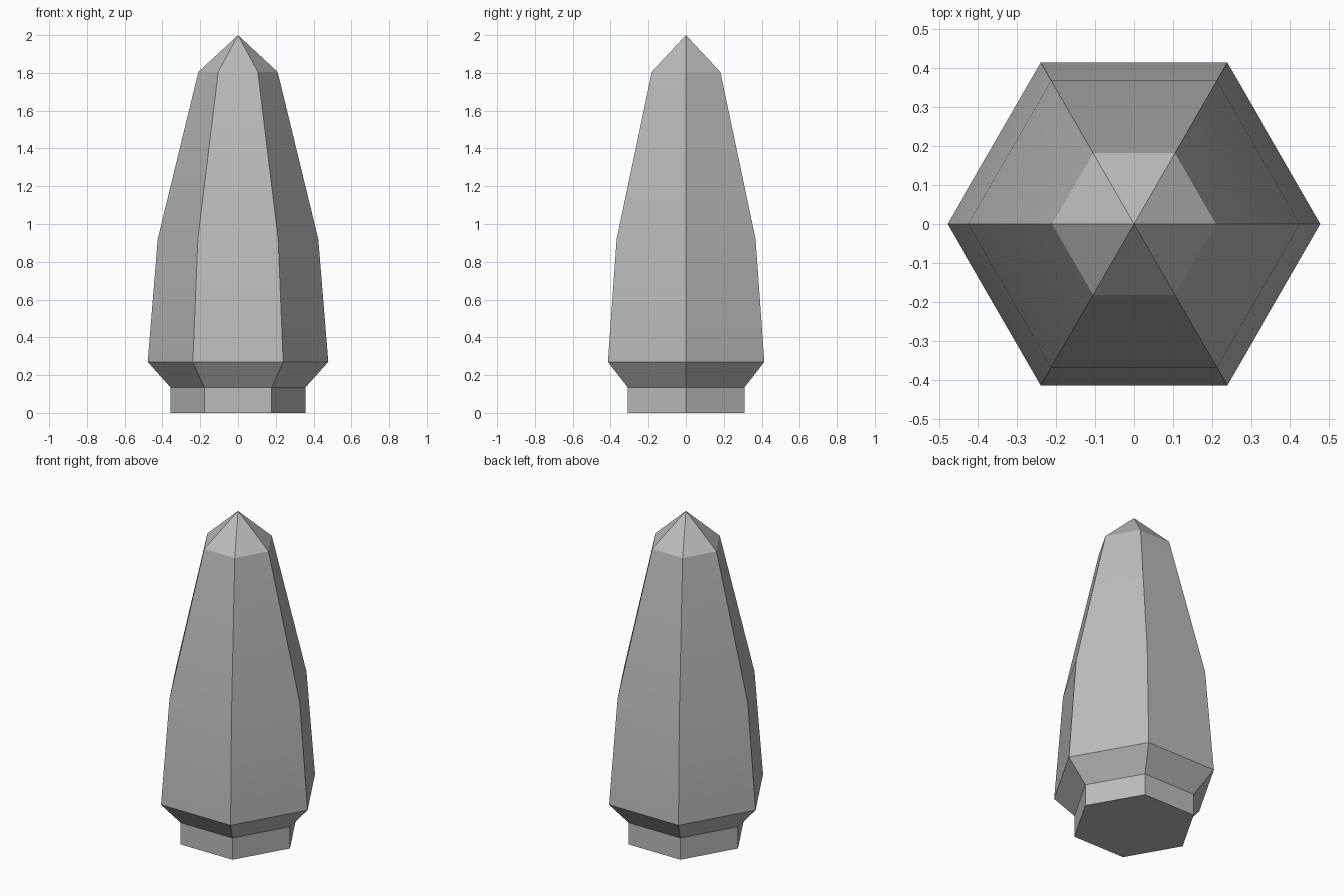
import bpy, bmesh
from math import cos, sin, pi, radians

cube = bpy.data.objects.get("Cube")
if cube:
    bpy.data.objects.remove(cube, do_unlink=True)

SIDES = 6

# Plain grey stone
stone = bpy.data.materials.new("grey_stone")
stone.use_nodes = True
grey = (0.5, 0.5, 0.5, 1)
stone.diffuse_color = grey
stone.node_tree.nodes["Principled BSDF"].inputs["Base Color"].default_value = grey

# Profile of the crystal as (radius, height), from the foot to the tip
profile = [(0.357, 0), (0.357, 0.135), (0.478, 0.27), (0.425, 0.92), (0.21, 1.805)]
tip_height = 2.0

bm = bmesh.new()
rings = [[bm.verts.new((r * cos(2 * pi * i / SIDES), r * sin(2 * pi * i / SIDES), z))
          for i in range(SIDES)] for r, z in profile]
tip = bm.verts.new((0, 0, tip_height))

# Foot cap, side facets and pointed top
bm.faces.new(rings[0][::-1])
for i in range(SIDES):
    j = (i + 1) % SIDES
    for low, high in zip(rings, rings[1:]):
        bm.faces.new((low[i], low[j], high[j], high[i]))
    bm.faces.new((rings[-1][i], rings[-1][j], tip))

mesh = bpy.data.meshes.new("crystal")
bm.to_mesh(mesh)
bm.free()
mesh.materials.append(stone)
crystal = bpy.data.objects.new("crystal", mesh)
bpy.context.collection.objects.link(crystal)

# Soften only the gentle bend half way up; keep the facets crisp
bpy.context.view_layer.objects.active = crystal
crystal.select_set(True)
bpy.ops.object.shade_smooth_by_angle(angle=radians(20))
